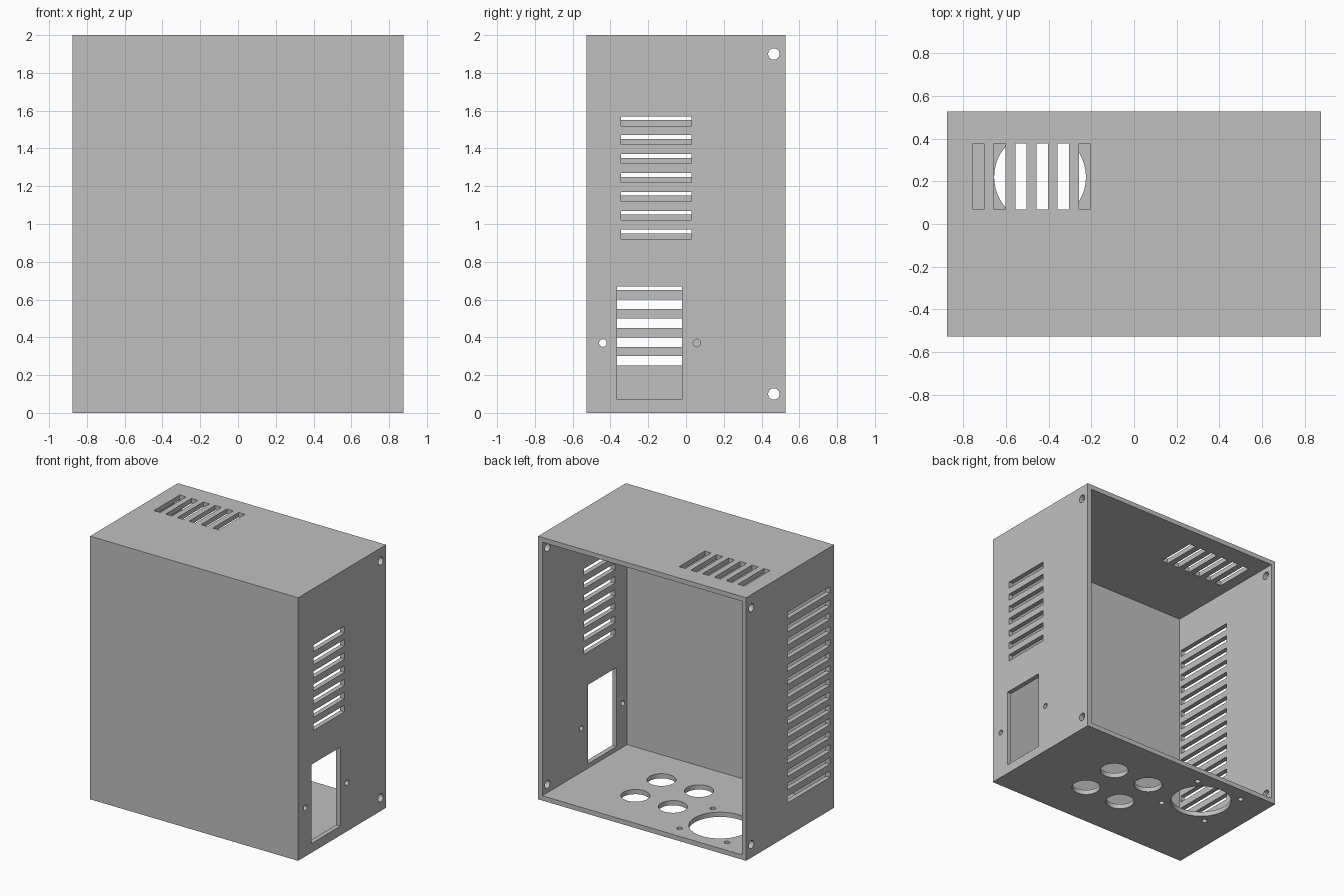
import bpy
import bmesh
import math
from mathutils import Matrix, Vector

if "Cube" in bpy.data.objects:
    bpy.data.objects.remove(bpy.data.objects["Cube"], do_unlink=True)

W, D, H = 1.75, 1.055, 2.0      # outer size
WALL = 0.036
DEPTH = 0.12                    # cutter length through a wall

grey = bpy.data.materials.new("plain_grey")
grey.use_nodes = True
colour = (0.53, 0.53, 0.53, 1)
grey.diffuse_color = colour
grey.node_tree.nodes["Principled BSDF"].inputs["Base Color"].default_value = colour


def make_object(name, bm):
    mesh = bpy.data.meshes.new(name)
    bm.to_mesh(mesh)
    bm.free()
    mesh.materials.append(grey)
    obj = bpy.data.objects.new(name, mesh)
    bpy.context.collection.objects.link(obj)
    return obj


def add_box(bm, centre, size):
    matrix = Matrix.Translation(centre) @ Matrix.Diagonal((*size, 1))
    return bmesh.ops.create_cube(bm, size=1, matrix=matrix)


def add_hole(bm, centre, radius, axis):
    turn = Matrix.Rotation(math.pi / 2, 4, "Y") if axis == "X" else Matrix.Identity(4)
    bmesh.ops.create_cone(bm, cap_ends=True, segments=48, radius1=radius, radius2=radius,
                          depth=DEPTH, matrix=Matrix.Translation(centre) @ turn)


def side_slot(bm, x, y0, y1, z0, z1):
    add_box(bm, (x, (y0 + y1) / 2, (z0 + z1) / 2), (DEPTH, y1 - y0, z1 - z0))


# Enclosure shell, open at the back
bm = bmesh.new()
add_box(bm, (0, 0, H / 2), (W, D, H))
bm.normal_update()
back = [f for f in bm.faces if f.normal.y > 0.9]
bmesh.ops.delete(bm, geom=back, context="FACES")
enclosure = make_object("enclosure", bm)
shell = enclosure.modifiers.new("wall", "SOLIDIFY")
shell.thickness = WALL
shell.offset = -1
shell.use_even_offset = True

# All openings gathered in one cutter
bm = bmesh.new()
left, right = W / 2, -W / 2

# Left wall: vents, socket window and its screw holes
for i in range(7):
    z = 0.92 + 0.1 * i
    side_slot(bm, left, -0.345, 0.03, z, z + 0.05)
side_slot(bm, left, -0.365, -0.02, 0.07, 0.67)
for y in (-0.44, 0.058):
    add_hole(bm, (left, y, 0.37), 0.02, "X")

# Right wall: tall row of vents
for i in range(15):
    z = 0.25 + 0.1 * i
    side_slot(bm, right, -0.48, 0.03, z, z + 0.05)

# Cover screw holes in both side walls
for x in (left, right):
    for z in (0.1, 1.9):
        add_hole(bm, (x, 0.465, z), 0.03, "X")

# Top vents
for i in range(6):
    add_box(bm, (-0.728 + 0.0992 * i, 0.222, H), (0.053, 0.31, DEPTH))

# Fan opening with four screw holes, and four cable holes in the floor
fan = Vector((-0.44, 0.22, 0))
add_hole(bm, fan, 0.215, "Z")
for sx in (-1, 1):
    for sy in (-1, 1):
        add_hole(bm, fan + Vector((0.2 * sx, 0.2 * sy, 0)), 0.02, "Z")
        add_hole(bm, (0.158 + 0.158 * sx, 0.157 * sy, 0), 0.1, "Z")

cutter = make_object("opening_cutter", bm)
cutter.hide_render = True

# Cut the openings, then drop the helper
cut = enclosure.modifiers.new("openings", "BOOLEAN")
cut.operation = "DIFFERENCE"
cut.solver = "EXACT"
cut.object = cutter

bpy.ops.object.select_all(action="DESELECT")
enclosure.select_set(True)
bpy.context.view_layer.objects.active = enclosure
for name in ("wall", "openings"):
    bpy.ops.object.modifier_apply(modifier=name)
bpy.data.objects.remove(cutter, do_unlink=True)
bpy.ops.object.shade_smooth_by_angle(angle=math.radians(30))
